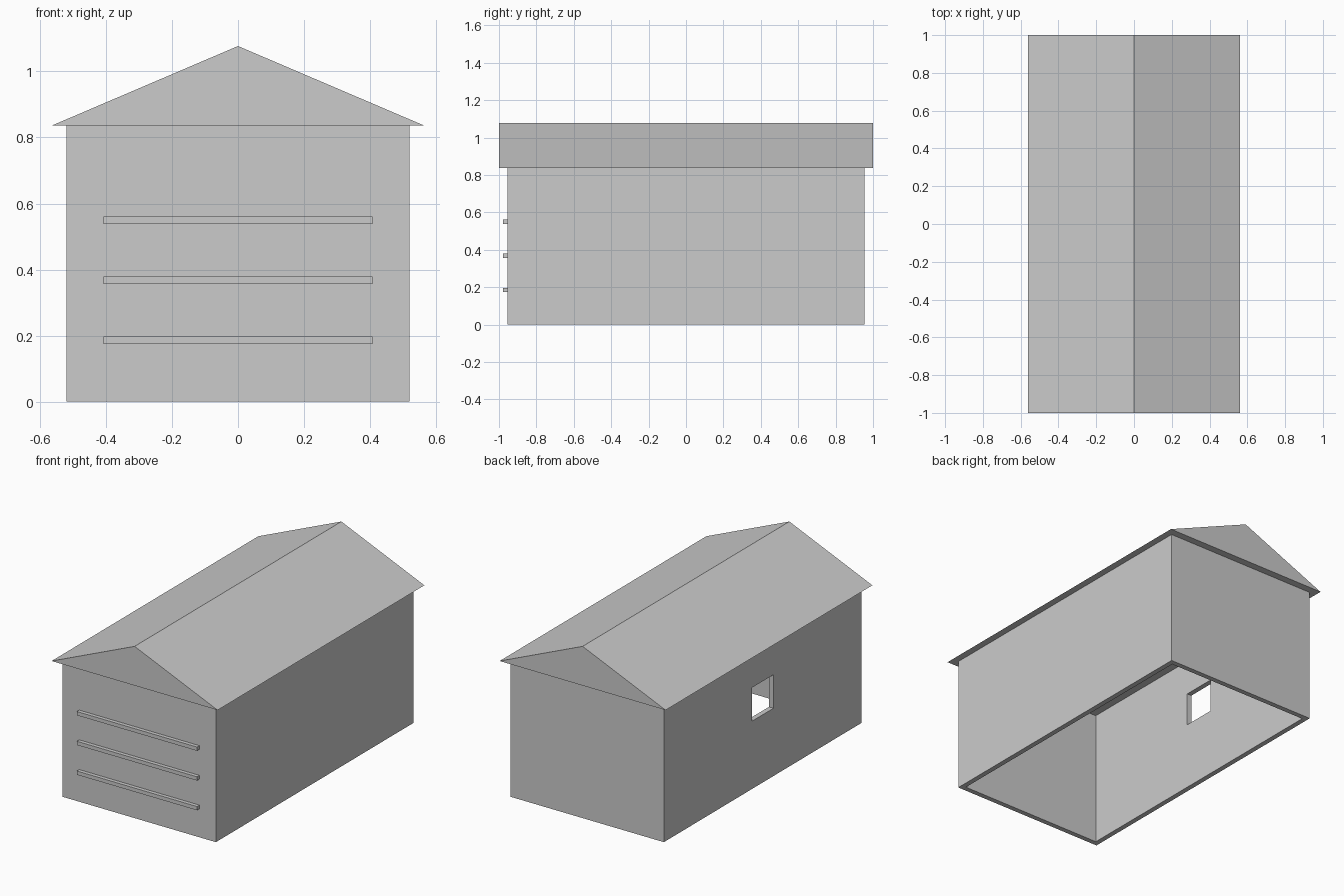
import bpy
import bmesh
from mathutils import Vector

cube = bpy.data.objects.get("Cube")
if cube:
    bpy.data.objects.remove(cube, do_unlink=True)

# Single flat colour
grey = bpy.data.materials.new("light_grey")
grey.use_nodes = True
colour = (0.6, 0.6, 0.6, 1)
grey.diffuse_color = colour
grey.node_tree.nodes["Principled BSDF"].inputs["Base Color"].default_value = colour

WALL_X, WALL_Y, EAVE = 0.519, 0.955, 0.837
ROOF_X, ROOF_Y, RIDGE = 0.562, 1.0, 1.077
THICK = 0.031


def finish(name, bm):
    bmesh.ops.recalc_face_normals(bm, faces=bm.faces)
    mesh = bpy.data.meshes.new(name)
    bm.to_mesh(mesh)
    bm.free()
    mesh.materials.append(grey)
    obj = bpy.data.objects.new(name, mesh)
    bpy.context.collection.objects.link(obj)
    return obj


def box(name, low, high):
    low, high = Vector(low), Vector(high)
    bm = bmesh.new()
    bmesh.ops.create_cube(bm, size=1)
    for v in bm.verts:
        v.co = (low + high) / 2 + v.co * (high - low)
    return finish(name, bm)


def cut(target, cutter):
    cutter.hide_render = True
    mod = target.modifiers.new("cut", 'BOOLEAN')
    mod.operation = 'DIFFERENCE'
    mod.solver = 'EXACT'
    mod.object = cutter
    bpy.context.view_layer.objects.active = target
    bpy.ops.object.modifier_apply(modifier=mod.name)
    bpy.data.objects.remove(cutter, do_unlink=True)


# Hollow walls, open at the floor, with a square window in one long side
walls = box("walls", (-WALL_X, -WALL_Y, 0), (WALL_X, WALL_Y, EAVE))
ix, iy = WALL_X - THICK, WALL_Y - THICK
cut(walls, box("room_cutter", (-ix, -iy, -0.2), (ix, iy, EAVE + 0.2)))
cut(walls, box("window_cutter", (-WALL_X - 0.1, -0.105, 0.415), (-ix + 0.1, 0.105, 0.62)))

# Solid gable roof: triangle profile swept front to back
bm = bmesh.new()
gable = bm.faces.new([bm.verts.new((x, -ROOF_Y, z)) for x, z in
                      ((-ROOF_X, EAVE), (ROOF_X, EAVE), (0, RIDGE))])
swept = bmesh.ops.extrude_face_region(bm, geom=[gable], use_keep_orig=True)
bmesh.ops.translate(bm, vec=(0, 2 * ROOF_Y, 0),
                    verts=[g for g in swept["geom"] if isinstance(g, bmesh.types.BMVert)])
finish("roof", bm)

# Horizontal slats on the front door
for i in range(3):
    z = 0.174 + i * 0.182
    box(f"door_slat_{i + 1}", (-0.407, -WALL_Y - 0.023, z), (0.407, -WALL_Y, z + 0.023))
